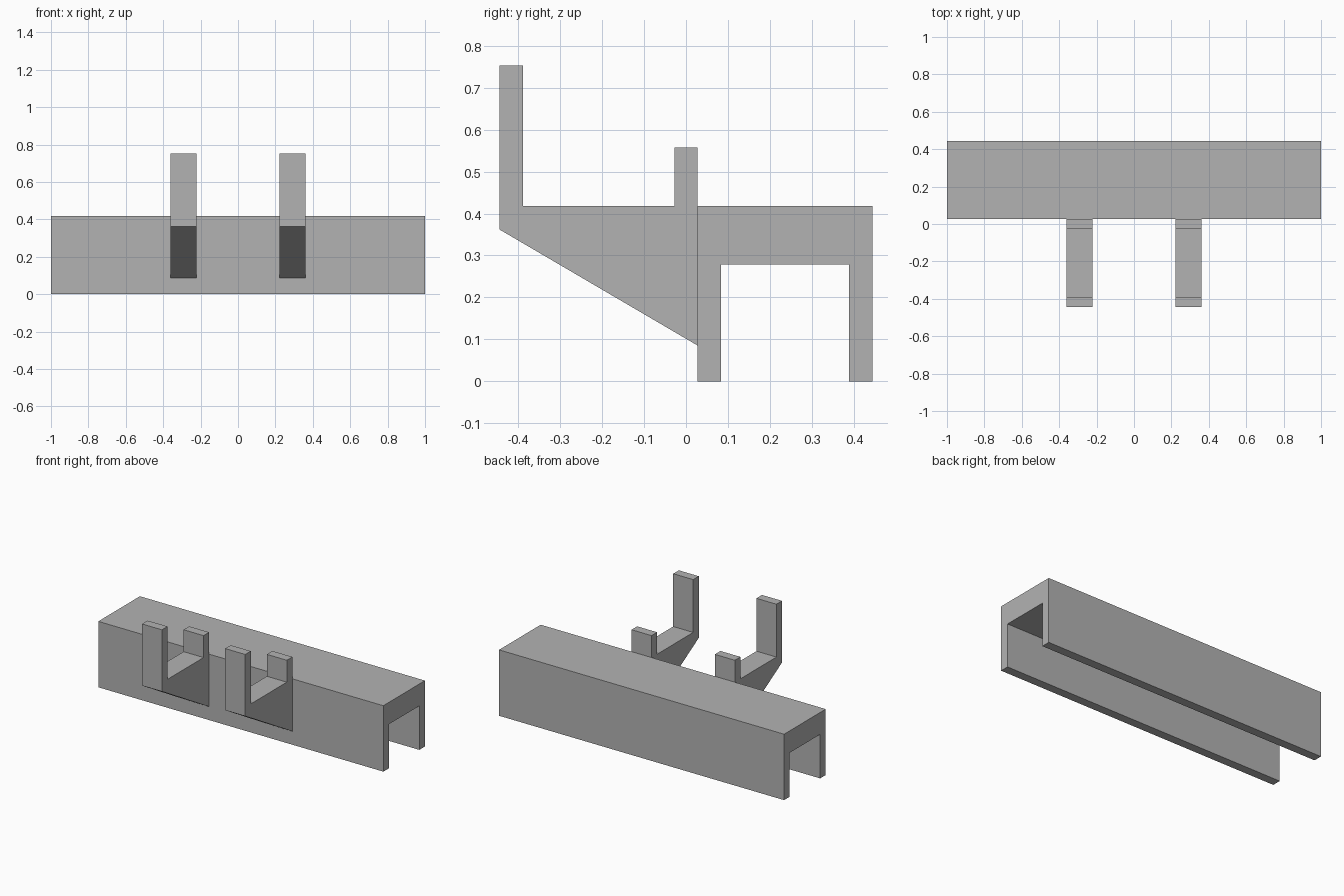
import bpy
import bmesh

cube = bpy.data.objects.get("Cube")
if cube:
    bpy.data.objects.remove(cube, do_unlink=True)

grey = bpy.data.materials.new("plain grey")
grey.use_nodes = True
colour = (0.45, 0.45, 0.45, 1)
grey.diffuse_color = colour
grey.node_tree.nodes["Principled BSDF"].inputs["Base Color"].default_value = colour


def extrude_profile(name, profile, x_min, x_max):
    """Extrude a side profile of (y, z) points along x."""
    bm = bmesh.new()
    face = bm.faces.new([bm.verts.new((x_min, y, z)) for y, z in profile])
    result = bmesh.ops.extrude_face_region(bm, geom=[face])
    moved = [v for v in result["geom"] if isinstance(v, bmesh.types.BMVert)]
    bmesh.ops.translate(bm, verts=moved, vec=(x_max - x_min, 0, 0))
    bmesh.ops.recalc_face_normals(bm, faces=bm.faces)
    mesh = bpy.data.meshes.new(name)
    bm.to_mesh(mesh)
    bm.free()
    mesh.materials.append(grey)
    obj = bpy.data.objects.new(name, mesh)
    bpy.context.collection.objects.link(obj)
    return obj


# Inverted U channel that sits over an edge
front, back, top, wall = 0.028, 0.445, 0.418, 0.056
under = 0.279
channel = [(front, 0), (front, top), (back, top), (back, 0),
           (back - wall, 0), (back - wall, under),
           (front + wall, under), (front + wall, 0)]
extrude_profile("channel_rail", channel, -1, 1)

# Pair of hooks with a tall outer prong, short inner prong and sloped brace
hook = [(front, 0.085), (front, 0.557), (front - wall, 0.557),
        (front - wall, top), (-back + wall, top), (-back + wall, 0.753),
        (-back, 0.753), (-back, 0.362)]
for side, centre in (("right", -0.292), ("left", 0.292)):
    extrude_profile(side + "_hook", hook, centre - 0.07, centre + 0.07)
